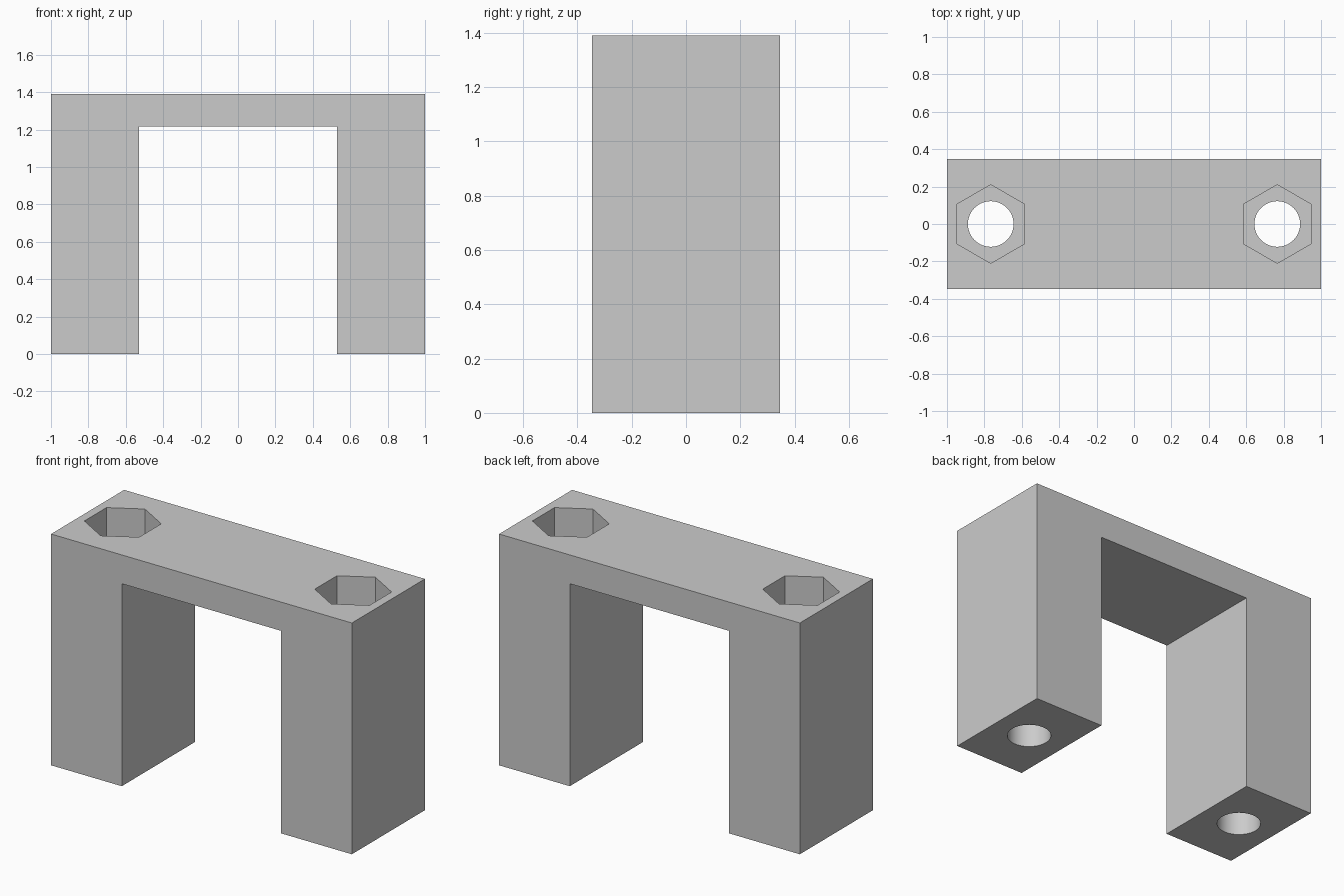
import bpy
import bmesh
from math import radians

cube = bpy.data.objects.get("Cube")
if cube:
    bpy.data.objects.remove(cube, do_unlink=True)

HEIGHT = 1.39
HALF_DEPTH = 0.347
HOLE_X = 0.766
POCKET_DEPTH = 0.35

# Single flat grey
grey = bpy.data.materials.new("light_grey")
grey.use_nodes = True
colour = (0.6, 0.6, 0.6, 1)
grey.diffuse_color = colour
grey.node_tree.nodes["Principled BSDF"].inputs["Base Color"].default_value = colour

# Bridge-shaped bracket: half profile mirrored, then extruded front to back
half = [(1, HEIGHT), (1, 0), (0.53, 0), (0.53, 1.217)]
profile = half + [(-x, z) for x, z in reversed(half)]
bm = bmesh.new()
face = bm.faces.new([bm.verts.new((x, -HALF_DEPTH, z)) for x, z in profile])
extruded = bmesh.ops.extrude_face_region(bm, geom=[face])["geom"]
bmesh.ops.translate(bm, vec=(0, 2 * HALF_DEPTH, 0),
                    verts=[v for v in extruded if isinstance(v, bmesh.types.BMVert)])
bmesh.ops.recalc_face_normals(bm, faces=bm.faces)
mesh = bpy.data.meshes.new("bracket")
bm.to_mesh(mesh)
bm.free()
mesh.materials.append(grey)
bracket = bpy.data.objects.new("bracket", mesh)
bpy.context.collection.objects.link(bracket)


def cut(name, sides, radius, x, bottom, top, turn=0):
    """Cut a vertical prism out of the bracket."""
    bpy.ops.mesh.primitive_cylinder_add(vertices=sides, radius=radius, depth=top - bottom,
                                        location=(x, 0, (top + bottom) / 2),
                                        rotation=(0, 0, turn))
    cutter = bpy.context.object
    cutter.name = name
    cutter.hide_render = True
    cutter.data.materials.append(grey)
    bpy.context.view_layer.objects.active = bracket
    mod = bracket.modifiers.new(name, "BOOLEAN")
    mod.operation = "DIFFERENCE"
    mod.solver = "EXACT"
    mod.object = cutter
    bpy.ops.object.modifier_apply(modifier=mod.name)
    bpy.data.objects.remove(cutter, do_unlink=True)


# Bolt bore through each leg, with a hexagonal nut pocket at the top
for side in (-1, 1):
    cut("bore_cutter", 64, 0.122, side * HOLE_X, -0.1, HEIGHT + 0.1)
    cut("pocket_cutter", 6, 0.21, side * HOLE_X, HEIGHT - POCKET_DEPTH, HEIGHT + 0.1)

# Smooth bores, sharp edges elsewhere
bpy.ops.object.select_all(action="DESELECT")
bracket.select_set(True)
bpy.context.view_layer.objects.active = bracket
bpy.ops.object.shade_smooth_by_angle(angle=radians(30))
